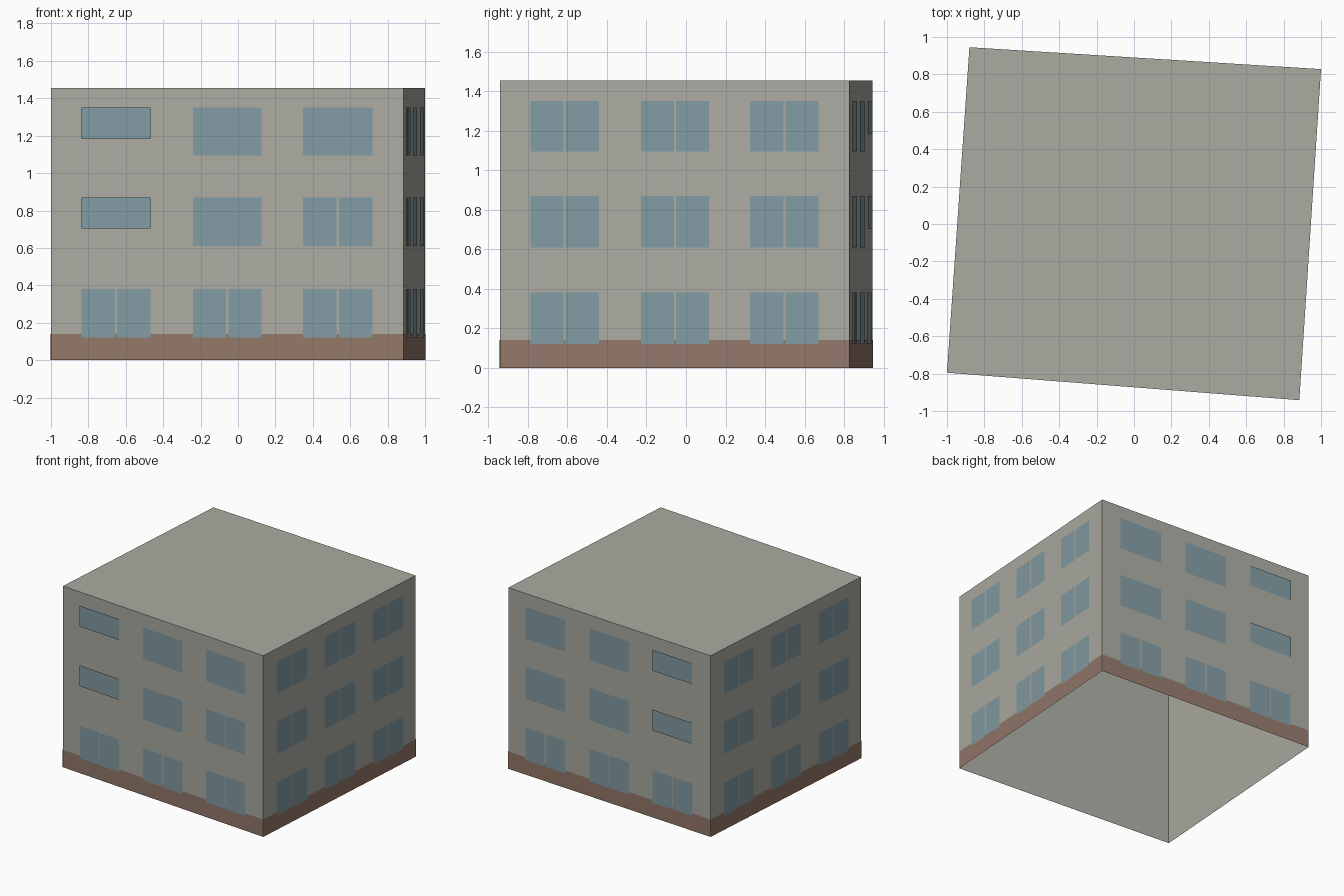
import bpy
from mathutils import Vector

if "Cube" in bpy.data.objects:
    bpy.data.objects.remove(bpy.data.objects["Cube"])


def material(name, rgb):
    m = bpy.data.materials.new(name)
    m.use_nodes = True
    m.diffuse_color = (*rgb, 1)
    m.node_tree.nodes["Principled BSDF"].inputs["Base Color"].default_value = (*rgb, 1)
    return m


STONE = material("grey_plaster", (0.41, 0.41, 0.365))
GLASS = material("blue_glass", (0.223, 0.328, 0.366))
BRICK = material("brown_brick", (0.296, 0.188, 0.144))

HEIGHT, PLINTH = 1.455, 0.14
# Ground plan, anticlockwise from the front corner on the -x side
PLAN = [Vector(p) for p in ((-1, -0.795), (0.884, -0.942), (1, 0.828), (-0.88, 0.945))]


def build(name, quads, mat):
    mesh = bpy.data.meshes.new(name)
    verts = [v for q in quads for v in q]
    mesh.from_pydata(verts, [], [range(i, i + 4) for i in range(0, len(verts), 4)])
    mesh.materials.append(mat)
    obj = bpy.data.objects.new(name, mesh)
    bpy.context.collection.objects.link(obj)
    return obj


def panel(side, u0, u1, z0, z1, off):
    """Upright rectangle on one wall, between fractions u0 and u1 of its length."""
    a, b = PLAN[side], PLAN[(side + 1) % 4]
    d = (b - a).normalized()
    out = Vector((d.y, -d.x)) * off
    p, q = a.lerp(b, u0) + out, a.lerp(b, u1) + out
    return [(p.x, p.y, z0), (q.x, q.y, z0), (q.x, q.y, z1), (p.x, p.y, z1)]


# Open-bottomed shell: four walls and a flat roof
shell = [panel(s, 0, 1, 0, HEIGHT, 0) for s in range(4)]
shell.append([(p.x, p.y, HEIGHT) for p in PLAN])
build("walls_and_roof", shell, STONE)

# Brick band around the foot of the walls
build("plinth", [panel(s, 0, 1, 0, PLINTH, 0.002) for s in range(4)], BRICK)

# Windows: three columns by three floors on each wall
COLUMNS = [(0.087, 0.283), (0.403, 0.598), (0.716, 0.912)]
FLOORS = [(0.12, 0.38), (0.61, 0.87), (1.095, 1.35)]
NAMES = ["front", "left", "back", "right"]
GAP = 0.003

for side, label in enumerate(NAMES):
    panes = []
    short_column = {"front": 0, "back": 2}.get(label)
    for col, (u0, u1) in enumerate(COLUMNS):
        for floor, (z0, z1) in enumerate(FLOORS):
            off = 0.005
            double = floor == 0 or short_column is None
            if label == "front" and (col, floor) == (2, 1):
                double = True
            if col == short_column and floor > 0:
                z0, off = z1 - 0.167, 0.009
            if double:
                mid = (u0 + u1) / 2
                panes.append(panel(side, u0, mid - GAP, z0, z1, off))
                panes.append(panel(side, mid + GAP, u1, z0, z1, off))
            else:
                panes.append(panel(side, u0, u1, z0, z1, off))
    build(label + "_windows", panes, GLASS)
